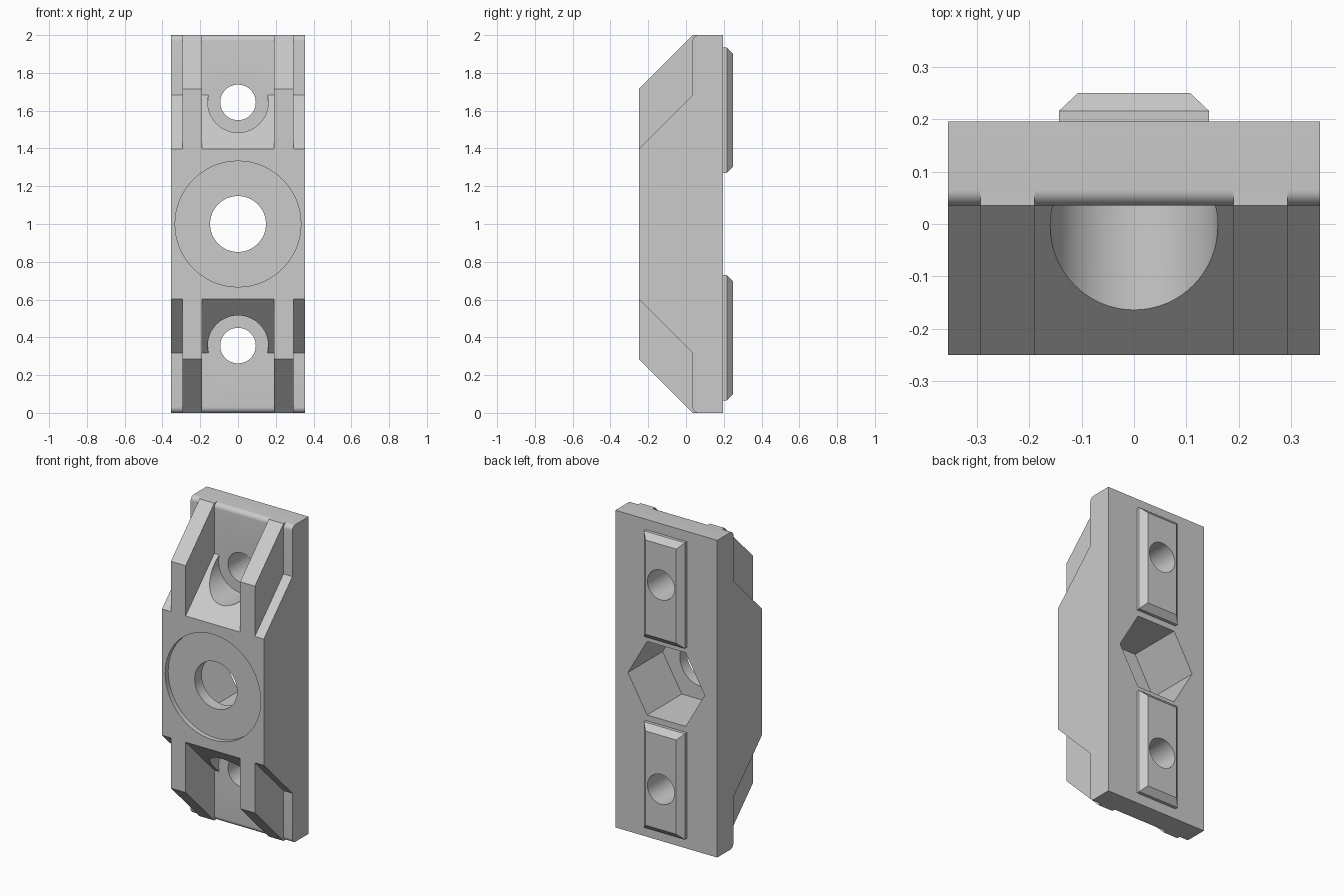
import bpy, bmesh, math
from mathutils import Vector

cube = bpy.data.objects.get("Cube")
if cube:
    bpy.data.objects.remove(cube, do_unlink=True)

grey = bpy.data.materials.new("light_grey")
grey.use_nodes = True
grey.diffuse_color = (0.6, 0.6, 0.6, 1)
grey.node_tree.nodes["Principled BSDF"].inputs["Base Color"].default_value = (0.6, 0.6, 0.6, 1)

HALF_W, BACK, FRONT, FLAT = 0.355, 0.196, -0.25, 0.035
HOLE_OFFSET = 0.644


def loft(name, rings):
    """Solid through a list of matching closed rings, capped at both ends."""
    bm = bmesh.new()
    loops = [[bm.verts.new(p) for p in ring] for ring in rings]
    n = len(loops[0])
    for a, b in zip(loops, loops[1:]):
        for i in range(n):
            j = (i + 1) % n
            bm.faces.new((a[i], a[j], b[j], b[i]))
    bm.faces.new(loops[0])
    bm.faces.new(loops[-1])
    bmesh.ops.recalc_face_normals(bm, faces=bm.faces)
    mesh = bpy.data.meshes.new(name)
    bm.to_mesh(mesh)
    bm.free()
    mesh.materials.append(grey)
    obj = bpy.data.objects.new(name, mesh)
    bpy.context.collection.objects.link(obj)
    return obj


def side_prism(name, profile, x0, x1):
    """Extrude a (y, z) profile along x."""
    return loft(name, [[Vector((x, y, z)) for y, z in profile] for x in (x0, x1)])


def rod(name, radius, z, y0, y1, sides=64):
    """Regular prism running along y."""
    angles = [2 * math.pi * i / sides for i in range(sides)]
    return loft(name, [[Vector((radius * math.cos(a), y, z + radius * math.sin(a)))
                        for a in angles] for y in (y0, y1)])


def cut(obj, cutter):
    """Subtract the cutter from the object, then discard it."""
    cutter.hide_render = True
    mod = obj.modifiers.new("cut", 'BOOLEAN')
    mod.operation, mod.solver, mod.object = 'DIFFERENCE', 'EXACT', cutter
    bpy.ops.object.select_all(action='DESELECT')
    bpy.context.view_layer.objects.active = obj
    obj.select_set(True)
    bpy.ops.object.modifier_apply(modifier=mod.name)
    bpy.data.objects.remove(cutter, do_unlink=True)


def flip(profile, sign):
    """Mirror a profile about mid height when sign is negative."""
    return [(y, 1 + sign * (z - 1)) for y, z in profile]


# Block with the long outer slopes that end up as the ribs
block = [(BACK, 0), (FLAT, 0), (FRONT, 0.285), (FRONT, 1.715), (FLAT, 2), (BACK, 2)]
body = side_prism("mount_body", block, -HALF_W, HALF_W)

# Pockets between and outside the ribs, with a rounded end edge
r = 0.03
arc = [(FLAT + r - r * math.cos(t), 2 - r + r * math.sin(t))
       for t in [math.pi / 2 * i / 8 for i in range(9)]]
pocket = [(-0.3, 1.348), (FLAT, 1.683)] + arc + [(FLAT + r, 2.1), (-0.3, 2.1)]
for sign in (1, -1):
    for x0, x1 in ((-0.19, 0.19), (0.293, 0.4), (-0.4, -0.293)):
        cut(body, side_prism("pocket", flip(pocket, sign), x0, x1))

# Screw seats and screw holes
for sign in (1, -1):
    z = 1 + sign * HOLE_OFFSET
    cut(body, rod("screw_seat", 0.16, z, -0.4, FLAT))
    cut(body, rod("screw_hole", 0.094, z, -0.4, 0.4))

# Round front recess, hexagonal nut pocket at the back, and centre bore
cut(body, rod("recess", 0.333, 1, -0.4, FRONT + 0.03))
cut(body, rod("nut_pocket", 0.268, 1, -0.15, 0.4, sides=6))
cut(body, rod("centre_bore", 0.148, 1, -0.4, 0.4))

# Chamfered locating pads on the back
parts = [body]
for label, sign in (("upper", 1), ("lower", -1)):
    zc = 1 + sign * 0.602
    rings = []
    for inset, y in ((0, BACK), (0, 0.216), (0.036, 0.25)):
        hx, hz = 0.143 - inset, 0.333 - inset
        rings.append([Vector((sx * hx, y, zc + sz * hz))
                      for sx, sz in ((-1, -1), (1, -1), (1, 1), (-1, 1))])
    pad = loft(label + "_back_pad", rings)
    cut(pad, rod("screw_hole", 0.094, 1 + sign * HOLE_OFFSET, 0, 0.4))
    parts.append(pad)

# Smooth the round walls, keep the edges crisp
bpy.ops.object.select_all(action='DESELECT')
for obj in parts:
    obj.select_set(True)
bpy.context.view_layer.objects.active = body
bpy.ops.object.shade_smooth_by_angle(angle=math.radians(30))
